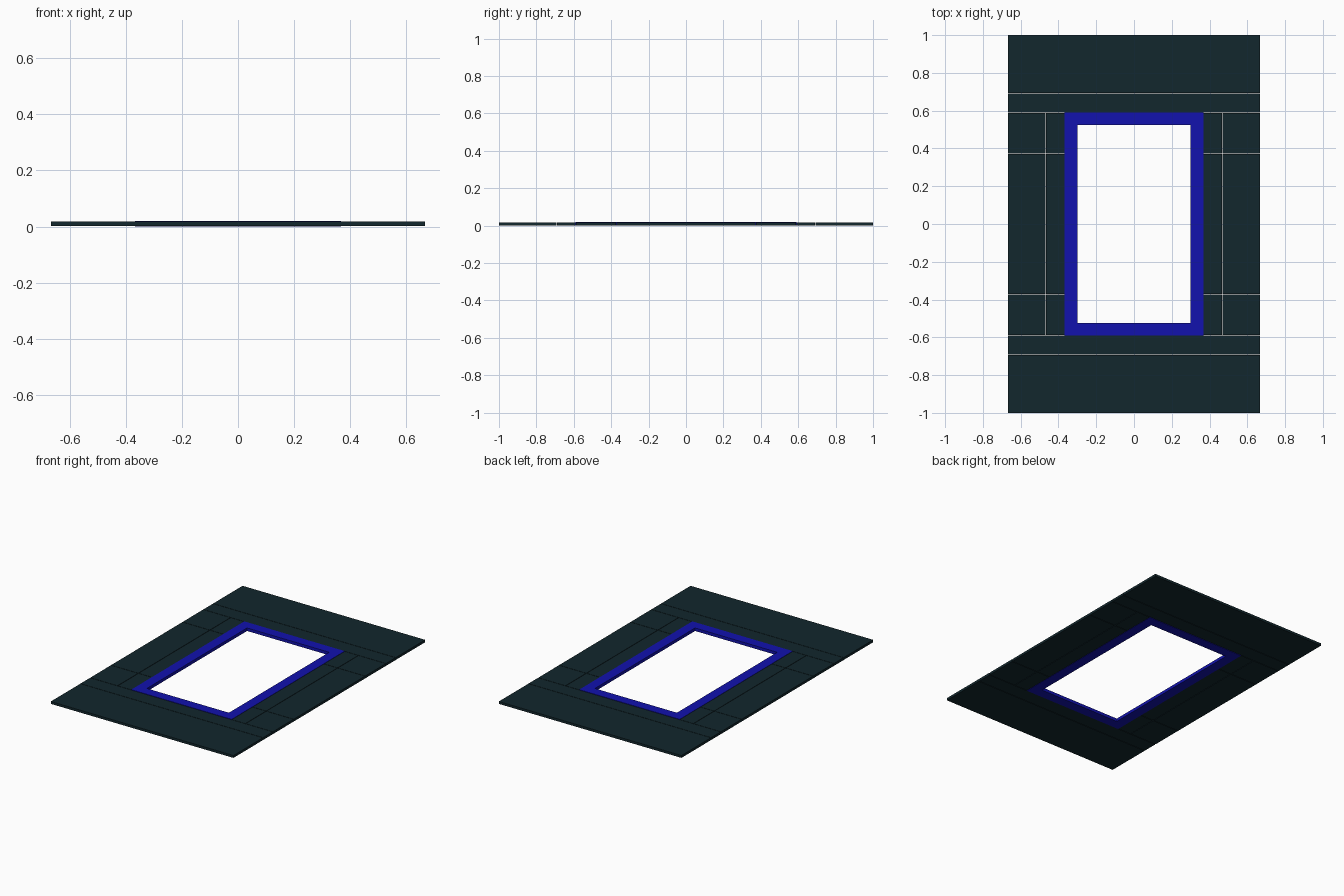
import bpy

if "Cube" in bpy.data.objects:
    bpy.data.objects.remove(bpy.data.objects["Cube"])


def material(name, color):
    m = bpy.data.materials.new(name)
    m.diffuse_color = (*color, 1)
    m.use_nodes = True
    m.node_tree.nodes["Principled BSDF"].inputs["Base Color"].default_value = m.diffuse_color
    return m


DARK = material("dark_slate", (0.006, 0.02, 0.026))
BLUE = material("blue_paint", (0.006, 0.006, 0.42))


def slab(name, x0, x1, y0, y1, z0, z1, mat):
    bpy.ops.mesh.primitive_cube_add(size=1)
    ob = bpy.context.object
    ob.name = name
    ob.location = ((x0 + x1) / 2, (y0 + y1) / 2, (z0 + z1) / 2)
    ob.scale = (x1 - x0, y1 - y0, z1 - z0)
    bpy.ops.object.transform_apply(location=True, rotation=False, scale=True)
    ob.data.materials.append(mat)
    return ob


W, H = 0.667, 1.0          # outer half size
FX, FY = 0.367, 0.59       # frame outer half size
IX, IY = 0.30, 0.523       # opening half size
G = 0.0015                 # half of a joint gap
Z0, Z1 = 0.002, 0.018      # wall thickness
ZF = 0.020                 # frame thickness


def wall(name, x0, x1, y0, y1):
    slab(name, x0, x1, y0, y1, Z0, Z1, DARK)


# Wide wall boards above and below the opening
for side, s in (("top", 1), ("bottom", -1)):
    for part, a, b in (("outer", 0.692 + G, H), ("inner", FY + G, 0.692 - G)):
        y0, y1 = sorted((s * a, s * b))
        wall(f"{side}_{part}_board", -W, W, y0, y1)

# Wall blocks left and right of the opening
rows = (("lower", -FY + G, -0.373 - G),
        ("middle", -0.373 + G, 0.373 - G),
        ("upper", 0.373 + G, FY - G))
for side, s in (("right", 1), ("left", -1)):
    for part, a, b in (("inner", FX, 0.467 - G), ("outer", 0.467 + G, W)):
        x0, x1 = sorted((s * a, s * b))
        for row, y0, y1 in rows:
            wall(f"{side}_{part}_{row}_block", x0, x1, y0, y1)

# Window frame: two full-width rails and two stiles between them
for name, s in (("frame_top_rail", 1), ("frame_bottom_rail", -1)):
    y0, y1 = sorted((s * IY, s * FY))
    slab(name, -FX, FX, y0, y1, 0, ZF, BLUE)
for name, s in (("frame_right_stile", 1), ("frame_left_stile", -1)):
    x0, x1 = sorted((s * IX, s * FX))
    slab(name, x0, x1, -IY, IY, 0, ZF, BLUE)
